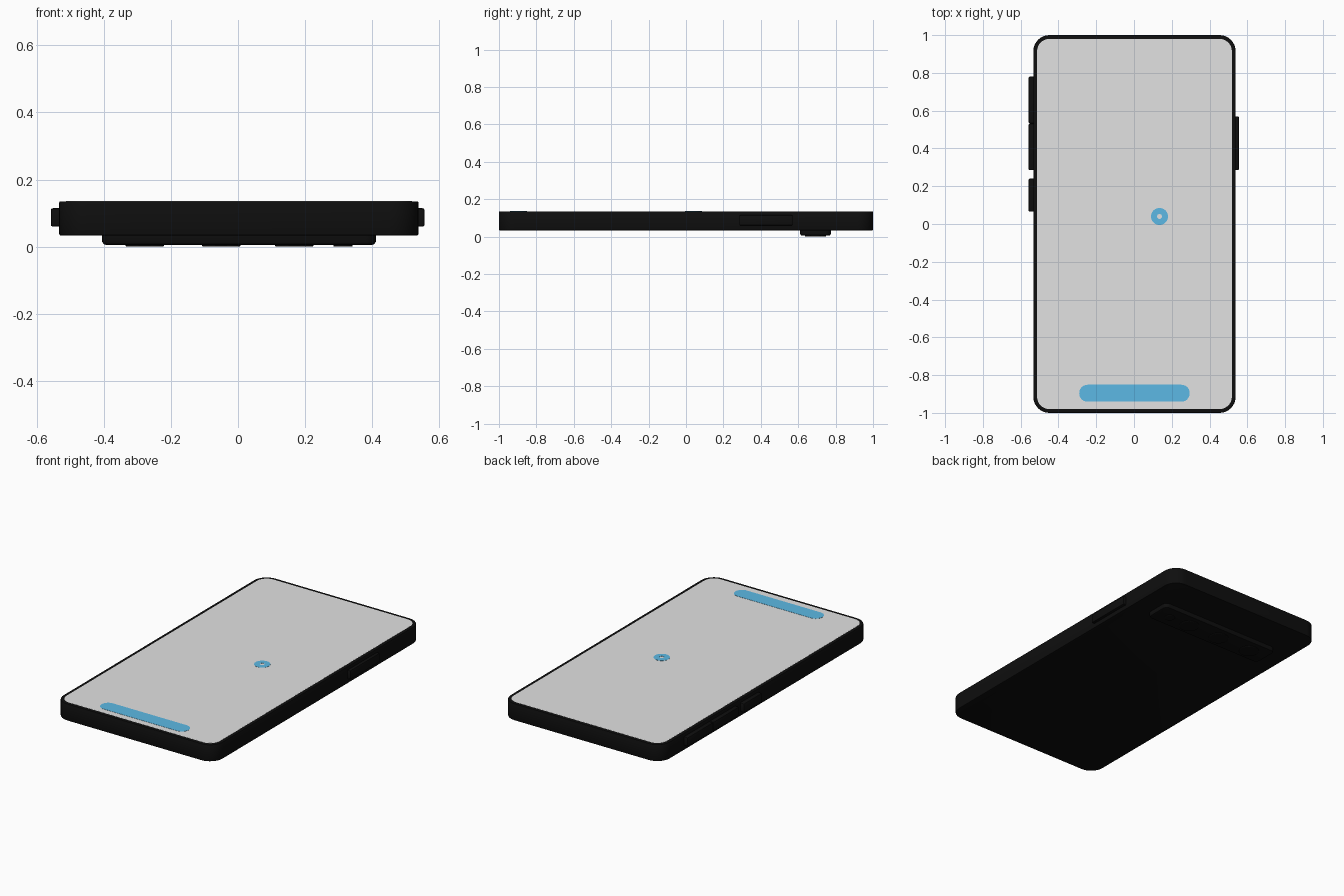
import bpy, bmesh, math

if "Cube" in bpy.data.objects:
    bpy.data.objects.remove(bpy.data.objects["Cube"])


def material(name, rgb):
    m = bpy.data.materials.new(name)
    m.diffuse_color = (*rgb, 1)
    m.use_nodes = True
    m.node_tree.nodes["Principled BSDF"].inputs["Base Color"].default_value = m.diffuse_color
    return m


BLACK = material("black", (0.0045, 0.0045, 0.0045))
GREY = material("screen grey", (0.76, 0.76, 0.76))
BLUE = material("sky blue", (0.107, 0.485, 0.78))


def finish(name, bm, mat):
    bmesh.ops.recalc_face_normals(bm, faces=bm.faces)
    me = bpy.data.meshes.new(name)
    bm.to_mesh(me)
    bm.free()
    me.materials.append(mat)
    ob = bpy.data.objects.new(name, me)
    bpy.context.collection.objects.link(ob)
    bpy.ops.object.select_all(action='DESELECT')
    ob.select_set(True)
    bpy.context.view_layer.objects.active = ob
    bpy.ops.object.shade_smooth_by_angle(angle=math.radians(30))
    return ob


def slab(name, x0, x1, y0, y1, r, profile, mat, caps=True, seg=8):
    """Rounded rectangle lofted through (inset, z) steps."""
    bm = bmesh.new()
    rings = []
    for inset, z in profile:
        rad = r - inset
        ring = []
        for q, (cx, cy) in enumerate([(x1 - r, y1 - r), (x0 + r, y1 - r),
                                      (x0 + r, y0 + r), (x1 - r, y0 + r)]):
            for i in range(seg + 1):
                a = math.pi / 2 * (q + i / seg)
                ring.append(bm.verts.new((cx + rad * math.cos(a), cy + rad * math.sin(a), z)))
        rings.append(ring)
    pairs = list(zip(rings, rings[1:]))
    if caps:
        bm.faces.new(rings[0])
        bm.faces.new(rings[-1])
    else:
        pairs.append((rings[-1], rings[0]))
    n = len(rings[0])
    for a, b in pairs:
        for i in range(n):
            j = (i + 1) % n
            bm.faces.new((a[i], a[j], b[j], b[i]))
    bmesh.ops.remove_doubles(bm, verts=bm.verts, dist=1e-5)
    return finish(name, bm, mat)


def button(name, x0, x1, y0, y1):
    bm = bmesh.new()
    bmesh.ops.create_cube(bm, size=1)
    for v in bm.verts:
        v.co = ((x0 + x1) / 2 + v.co.x * (x1 - x0),
                (y0 + y1) / 2 + v.co.y * (y1 - y0), 0.087 + v.co.z * 0.055)
    bmesh.ops.bevel(bm, geom=bm.edges[:], offset=0.006, segments=2,
                    profile=0.5, affect='EDGES')
    finish(name, bm, BLACK)


# Body with softly rounded rims
slab("phone_body", -0.533, 0.538, -1, 1, 0.085,
     [(0.005, 0.033), (0.0015, 0.0345), (0, 0.038),
      (0, 0.131), (0.0015, 0.134), (0.005, 0.135)], BLACK)

# Screen and its blue details
slab("screen", -0.513, 0.518, -0.98, 0.98, 0.065, [(0, 0.133), (0, 0.1355)], GREY)
slab("blue_bar", -0.29, 0.295, -0.941, -0.851, 0.044, [(0, 0.135), (0, 0.1365)], BLUE)
slab("blue_ring", 0.09, 0.18, -0.005, 0.085, 0.045,
     [(0, 0.135), (0, 0.1365), (0.032, 0.1365), (0.032, 0.135)], BLUE, caps=False)

# Side buttons
for name, x0, x1, y0, y1 in [("volume_up_button", -0.558, -0.52, 0.533, 0.78),
                             ("volume_down_button", -0.558, -0.52, 0.285, 0.531),
                             ("mute_button", -0.558, -0.52, 0.065, 0.24),
                             ("power_button", 0.525, 0.556, 0.285, 0.57)]:
    button(name, x0, x1, y0, y1)

# Camera bar on the back
slab("camera_bar", -0.405, 0.411, 0.61, 0.775, 0.03,
     [(0.012, 0.005), (0.004, 0.008), (0, 0.015), (0, 0.04)], BLACK)

# Lenses and flash
for i, (x, r) in enumerate([(-0.278, 0.057), (-0.05, 0.057), (0.168, 0.057), (0.313, 0.029)]):
    slab(f"lens_{i + 1}", x - r, x + r, 0.692 - r, 0.692 + r, r,
         [(0.003, 0), (0, 0.002), (0, 0.01)], BLACK)
